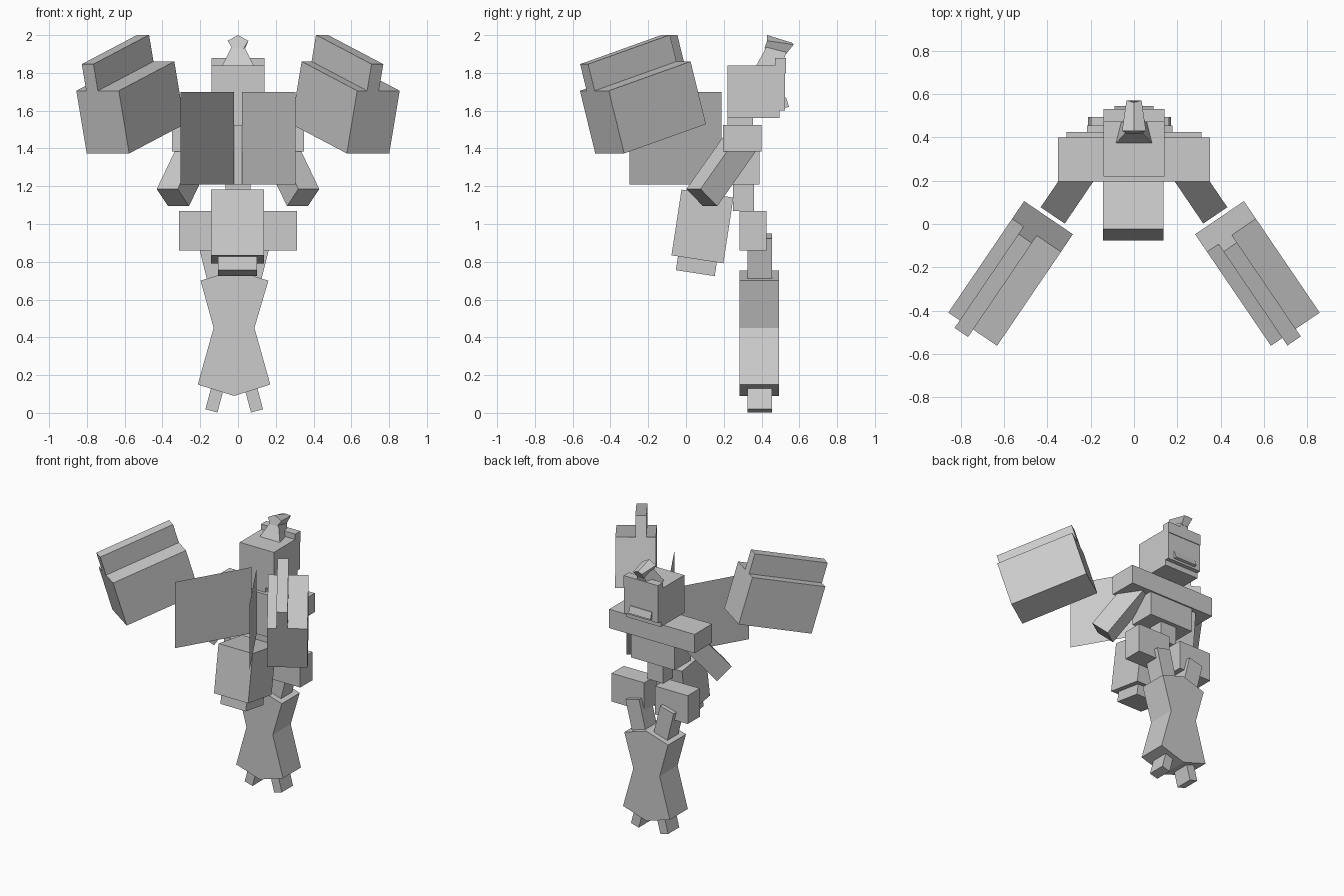
import bpy, bmesh
from math import radians, sin, cos
from mathutils import Matrix, Vector

if "Cube" in bpy.data.objects:
    bpy.data.objects.remove(bpy.data.objects["Cube"])

I3 = Matrix.Identity(3)


def mesh_object(name, verts, faces):
    me = bpy.data.meshes.new(name)
    me.from_pydata([tuple(v) for v in verts], [], faces)
    bm = bmesh.new()
    bm.from_mesh(me)
    bmesh.ops.recalc_face_normals(bm, faces=bm.faces)
    bm.to_mesh(me)
    bm.free()
    ob = bpy.data.objects.new(name, me)
    bpy.context.collection.objects.link(ob)
    return ob


def box(name, size, centre, rot=I3):
    bm = bmesh.new()
    m = Matrix.Translation(centre) @ rot.to_4x4() @ Matrix.Diagonal((*size, 1))
    bmesh.ops.create_cube(bm, size=1, matrix=m)
    me = bpy.data.meshes.new(name)
    bm.to_mesh(me)
    bm.free()
    ob = bpy.data.objects.new(name, me)
    bpy.context.collection.objects.link(ob)
    return ob


def span(name, x0, x1, y0, y1, z0, z1):
    return box(name, (x1 - x0, y1 - y0, z1 - z0),
               ((x0 + x1) / 2, (y0 + y1) / 2, (z0 + z1) / 2))


def prism_x(name, yz, hx):
    n = len(yz)
    verts = [(x, y, z) for x in (-hx, hx) for y, z in yz]
    faces = [list(range(n)), list(range(n, 2 * n))]
    faces += [[i, (i + 1) % n, n + (i + 1) % n, n + i] for i in range(n)]
    return mesh_object(name, verts, faces)


def aimed(side, pitch):
    """Axes: lateral outward, along (inward and up), upward."""
    yaw = radians(34.2)
    p = radians(pitch)
    s, c = sin(yaw), cos(yaw)
    lateral = Vector((c, side * s, 0))
    along = Vector((-side * s * cos(p), c * cos(p), sin(p)))
    up = lateral.cross(along)
    return Matrix((lateral, along, up)).transposed()


# Head with stepped chin, brow bar and mouth guard
prism_x("head", [(0.22, 1.56), (0.495, 1.56), (0.495, 1.60), (0.525, 1.60),
                 (0.525, 1.84), (0.22, 1.84)], 0.14)
span("brow_bar", -0.14, 0.14, 0.47, 0.53, 1.80, 1.88)
prism_x("mouth_guard", [(0.50, 1.61), (0.545, 1.62), (0.53, 1.67), (0.50, 1.67)], 0.09)
span("neck", -0.07, 0.07, 0.22, 0.355, 1.50, 1.58)

# Crest: tapering stem and a wedge-shaped top
stem = [(sx * w, y, z) for w, y, z in
        ((0.085, 0.37, 1.835), (0.05, 0.51, 1.835), (0.03, 0.53, 1.91), (0.03, 0.43, 1.945))
        for sx in (-1, 1)]
mesh_object("crest_stem", stem, [(0, 1, 3, 2), (2, 3, 5, 4), (4, 5, 7, 6), (6, 7, 1, 0),
                                 (0, 2, 4, 6), (1, 7, 5, 3)])
top = [(0, 0.43, 2.0), (0.055, 0.43, 1.97), (0.03, 0.415, 1.93), (-0.03, 0.415, 1.93), (-0.055, 0.43, 1.97),
       (0, 0.56, 1.96), (0.035, 0.57, 1.95), (0.025, 0.53, 1.90), (-0.025, 0.53, 1.90), (-0.035, 0.57, 1.95)]
mesh_object("crest_top", top, [(0, 1, 2, 3, 4), (5, 9, 8, 7, 6)] +
            [(i, (i + 1) % 5, 5 + (i + 1) % 5, 5 + i) for i in range(5)])

# Torso
span("shoulders", -0.35, 0.35, 0.195, 0.40, 1.385, 1.525)
span("chest", -0.18, 0.18, 0.20, 0.39, 1.21, 1.39)
span("waist", -0.065, 0.065, 0.25, 0.36, 1.07, 1.22)

# Tilted rear pack with a smaller foot
tilt = Matrix.Rotation(radians(-8.7), 3, 'X')
pc = Vector((-0.003, 0.087, 0.987))
box("rear_pack", (0.28, 0.278, 0.352), pc, tilt)
box("rear_pack_base", (0.208, 0.208, 0.12), pc + tilt @ Vector((0, 0, -0.19)), tilt)

# Lower legs: one pinched block
outline = [(-0.02, 0.755), (-0.198, 0.70), (-0.129, 0.45), (-0.213, 0.15),
           (-0.02, 0.09), (0.171, 0.15), (0.087, 0.45), (0.161, 0.70)]
n = len(outline)
mesh_object("lower_legs", [(x, y, z) for y in (0.283, 0.493) for x, z in outline],
            [(0, 1, 2, 6, 7), (2, 3, 4, 5, 6), (8, 9, 10, 14, 15), (10, 11, 12, 13, 14)] +
            [(i, (i + 1) % n, n + (i + 1) % n, n + i) for i in range(n)])

for s, tag in ((-1, "left"), (1, "right")):
    # Hips, thighs and feet
    x = sorted((s * 0.045, s * 0.312))
    span("hip_" + tag, x[0], x[1], 0.283, 0.425, 0.86, 1.07)
    box("thigh_" + tag, (0.115, 0.13, 0.24), (-0.02 + s * 0.113, 0.39, 0.82),
        Matrix.Rotation(radians(14 * s), 3, 'Y'))
    box("foot_" + tag, (0.066, 0.13, 0.16), (-0.02 + s * 0.10, 0.39, 0.088),
        Matrix.Rotation(radians(-15 * s), 3, 'Y'))

    # Arm reaching back and outward
    box("arm_" + tag, (0.134, 0.40, 0.14), (s * 0.272, 0.191, 1.292), aimed(s, 49.6))

    # Thin back wing plate
    a, b = (s * 0.02, 0.188), (s * 0.305, -0.30)
    mesh_object("wing_plate_" + tag, [(*a, 1.21), (*b, 1.21), (*b, 1.70), (*a, 1.70)],
                [(0, 1, 2, 3)])

    # Back launcher with a raised rail
    r = aimed(s, 16.5)
    c = Vector((s * 0.569, -0.228, 1.617))
    box("launcher_" + tag, (0.272, 0.546, 0.346), c, r)
    box("launcher_rail_" + tag, (0.075, 0.546, 0.16),
        c + r @ Vector((-0.035, 0, 0.24)), r)
